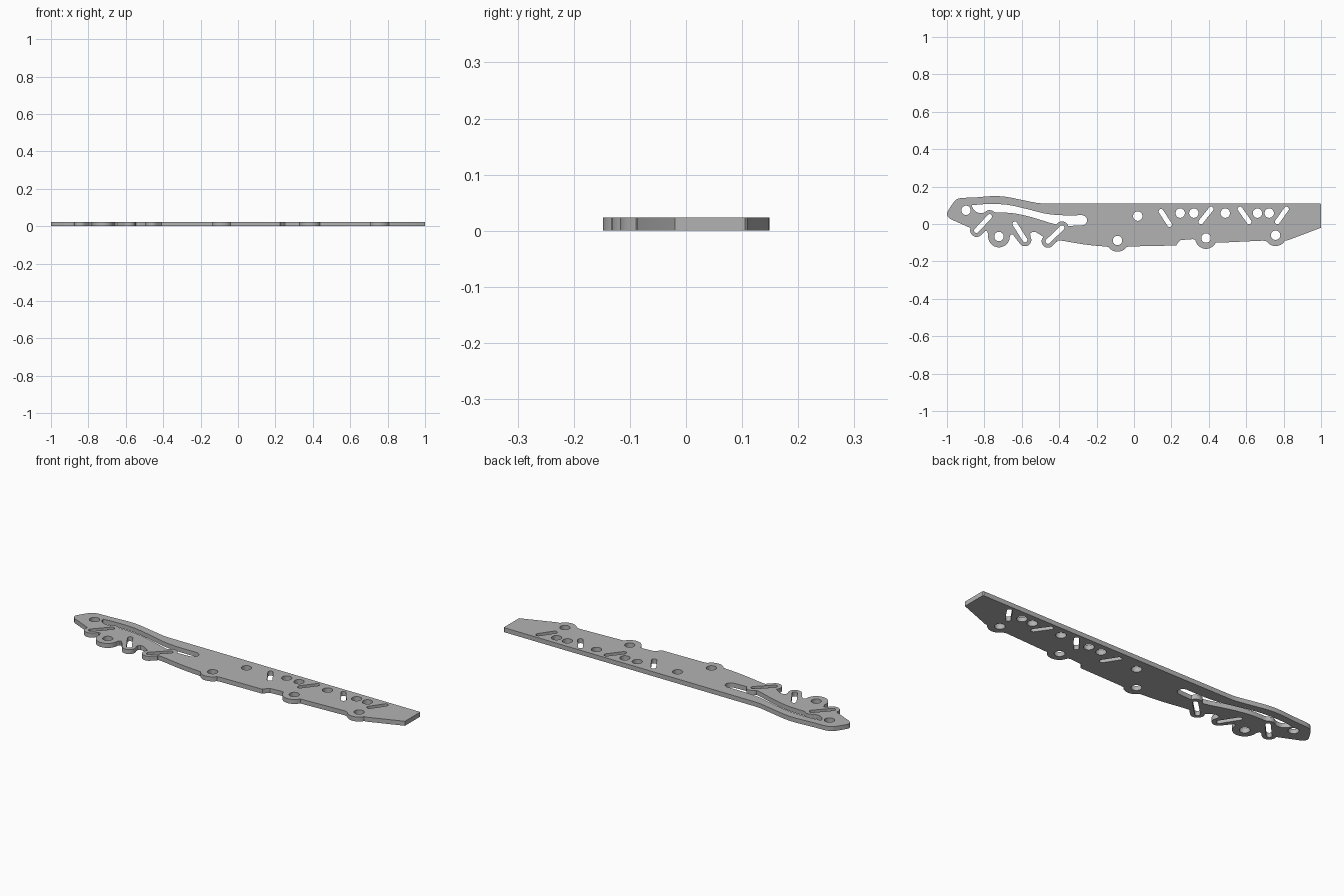
import bpy
from math import cos, sin, radians, atan2, degrees
from mathutils import Vector

THICK = 0.024
HOLE_R = 0.025
SLOT_R = 0.013
LOBE_R = 0.034

if "Cube" in bpy.data.objects:
    bpy.data.objects.remove(bpy.data.objects["Cube"])


def arc(c, r, a0, a1):
    n = max(4, int(abs(a1 - a0) / 10))
    return [(c[0] + r * cos(radians(a0 + (a1 - a0) * i / n)),
             c[1] + r * sin(radians(a0 + (a1 - a0) * i / n))) for i in range(n + 1)]


def flow(pts, n=5):
    """Smooth run through the given points."""
    p = [Vector(q) for q in [pts[0], *pts, pts[-1]]]
    out = []
    for a, b, c, d in zip(p, p[1:], p[2:], p[3:]):
        for i in range(n):
            t = i / n
            out.append(tuple(0.5 * (2 * b + (c - a) * t + (2 * a - 5 * b + 4 * c - d) * t ** 2
                                    + (3 * b - a - 3 * c + d) * t ** 3)))
    return out + [tuple(pts[-1])]


def slot(a, b):
    d = degrees(atan2(b[1] - a[1], b[0] - a[0]))
    return arc(b, SLOT_R, d - 90, d + 90) + arc(a, SLOT_R, d + 90, d + 270)


# Hubs on the lower edge and the slots that have rounded lobes
hub_a, hub_b, hub_c, hub_d = (-0.722, -0.067), (-0.088, -0.088), (0.385, -0.075), (0.757, -0.06)
tip_a, tip_b, tip_c = (-0.842, -0.035), (-0.583, -0.085), (-0.46, -0.093)
top_a, top_c = (-0.772, 0.04), (-0.385, -0.02)

# Outer profile, anticlockwise from the right end
outline = [(1, -0.02), (1, 0.105), (0.995, 0.11)]
outline += flow([(-0.47, 0.11), (-0.52, 0.113), (-0.61, 0.131), (-0.69, 0.146),
                 (-0.76, 0.149), (-0.85, 0.142), (-0.92, 0.139), (-0.95, 0.13),
                 (-0.972, 0.105), (-0.994, 0.07), (-1, 0.048), (-0.985, 0.028)])
outline += arc(tip_a, LOBE_R, 157, 315) + [(-0.797, -0.038), (-0.786, -0.037)]
outline += arc(hub_a, 0.058, 170, 360) + [(-0.658, -0.056), (-0.648, -0.056)]
outline += arc(tip_b, LOBE_R, 212, 392) + [(-0.555, -0.052), (-0.545, -0.043), (-0.525, -0.043)]
outline += arc(tip_c, LOBE_R, 135, 315)
outline += flow([(-0.41, -0.092), (-0.395, -0.088), (-0.26, -0.11), (-0.16, -0.12)])
outline += arc(hub_b, 0.06, 215, 325) + [(-0.02, -0.12), (0.225, -0.115), (0.235, -0.1), (0.25, -0.086)]
outline += [(0.315, -0.081)] + arc(hub_c, 0.058, 190, 335) + [(0.455, -0.1), (0.69, -0.089)]
outline += arc(hub_d, 0.058, 215, 330) + [(0.825, -0.086)]

# Long curved opening
opening = flow([(-0.868, 0.1), (-0.8, 0.106), (-0.72, 0.106), (-0.655, 0.099), (-0.56, 0.077),
                (-0.476, 0.056), (-0.39, 0.047), (-0.28, 0.047)])
opening += arc((-0.278, 0.02), 0.027, 80, -90)
opening += [(-0.34, -0.01)] + arc(top_c, LOBE_R, 18, 150)
opening += flow([(-0.45, 0.006), (-0.5, 0.022), (-0.58, 0.045), (-0.66, 0.059), (-0.735, 0.061)])
opening += arc(top_a, LOBE_R, 45, 140) + flow([(-0.81, 0.059), (-0.838, 0.062), (-0.86, 0.08)])

loops = [outline, opening]

# Straight slots
for a, b in [(tip_a, top_a), ((-0.637, 0), tip_b), (tip_c, top_c),
             ((0.145, 0.067), (0.19, -0.003)), ((0.412, 0.08), (0.358, 0.012)),
             ((0.567, 0.08), (0.615, 0.012)), ((0.815, 0.08), (0.767, 0.012))]:
    loops.append(slot(a, b))

# Round holes
row = [(x, 0.058) for x in (0.247, 0.32, 0.488, 0.66, 0.723)]
for c in [hub_a, hub_b, hub_c, hub_d, (-0.898, 0.073), (0.02, 0.042), *row]:
    loops.append(arc(c, HOLE_R, 0, 350))

# Filled flat curve, extruded to the plate thickness
curve = bpy.data.curves.new("plate_profile", "CURVE")
curve.dimensions = "2D"
curve.fill_mode = "BOTH"
curve.extrude = THICK / 2
for pts in loops:
    clean = [p for i, p in enumerate(pts) if (Vector(p) - Vector(pts[i - 1])).length > 1e-4]
    s = curve.splines.new("POLY")
    s.points.add(len(clean) - 1)
    for sp, p in zip(s.points, clean):
        sp.co = (p[0], p[1], 0, 1)
    s.use_cyclic_u = True

plate = bpy.data.objects.new("side_plate", curve)
bpy.context.collection.objects.link(plate)
plate.location.z = THICK / 2
bpy.ops.object.select_all(action="DESELECT")
plate.select_set(True)
bpy.context.view_layer.objects.active = plate
bpy.ops.object.convert(target="MESH")
plate = bpy.context.object

# Weld the caps to the walls
bpy.ops.object.mode_set(mode="EDIT")
bpy.ops.mesh.select_all(action="SELECT")
bpy.ops.mesh.remove_doubles(threshold=0.00005)
bpy.ops.mesh.normals_make_consistent(inside=False)
bpy.ops.object.mode_set(mode="OBJECT")
bpy.ops.object.shade_smooth_by_angle(angle=radians(30))

# Plain grey metal
grey = bpy.data.materials.new("plain_grey")
grey.use_nodes = True
colour = (0.45, 0.45, 0.45, 1)
grey.diffuse_color = colour
grey.node_tree.nodes["Principled BSDF"].inputs["Base Color"].default_value = colour
plate.data.materials.clear()
plate.data.materials.append(grey)
